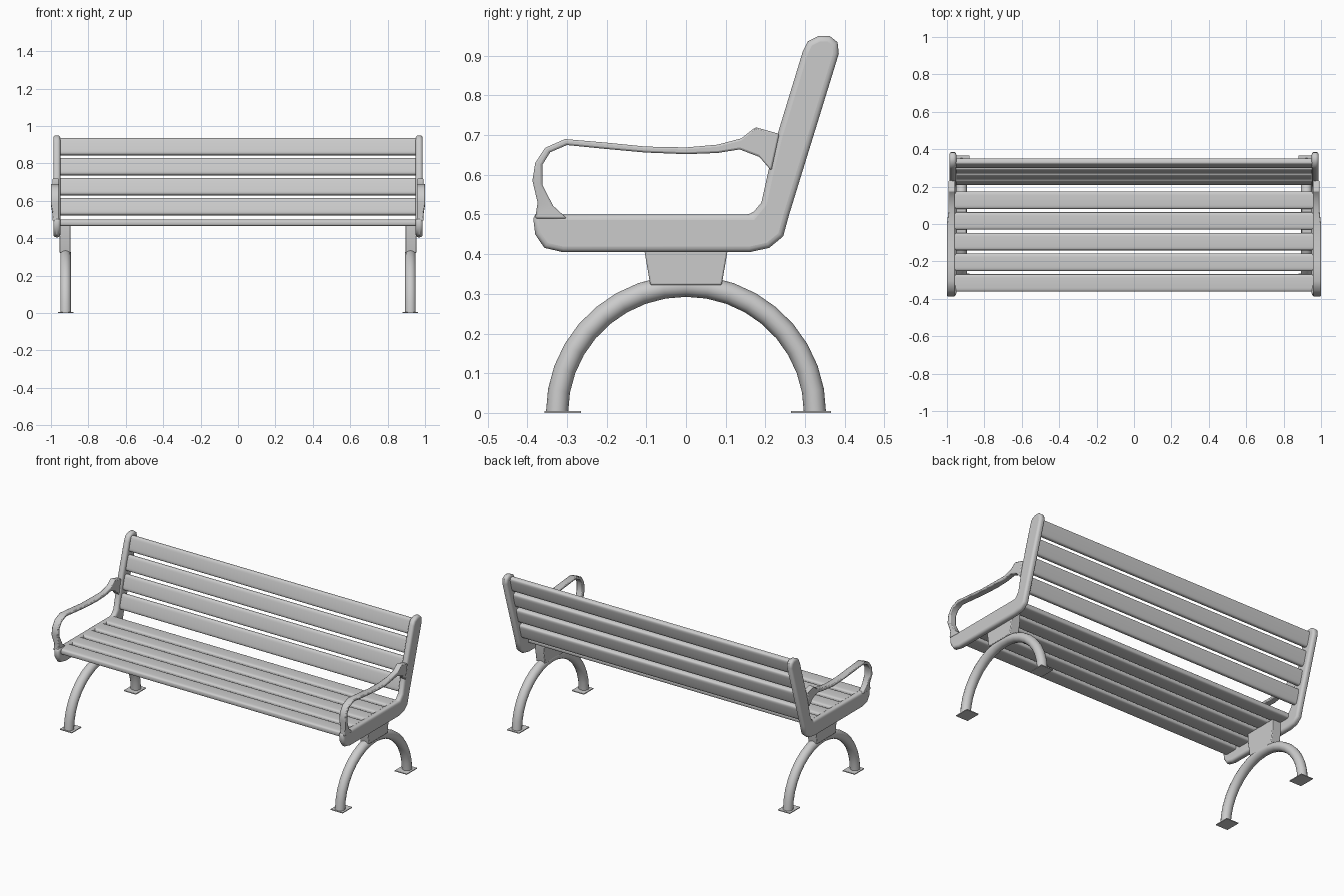
import bpy, bmesh, math

cube = bpy.data.objects.get("Cube")
if cube:
    bpy.data.objects.remove(cube)

grey = bpy.data.materials.new("light grey paint")
grey.use_nodes = True
grey.diffuse_color = (0.6, 0.6, 0.6, 1)
grey.node_tree.nodes["Principled BSDF"].inputs["Base Color"].default_value = (0.6, 0.6, 0.6, 1)


def loft(name, rings, bevel=0, segments=3, mirror=True, angle=40):
    """Skin equal-length rings, cap both ends, optionally round and mirror."""
    bm = bmesh.new()
    rows = [[bm.verts.new(p) for p in ring] for ring in rings]
    n = len(rows[0])
    for a, b in zip(rows, rows[1:]):
        for i in range(n):
            j = (i + 1) % n
            bm.faces.new((a[i], a[j], b[j], b[i]))
    bm.faces.new(rows[0])
    bm.faces.new(rows[-1])
    bmesh.ops.recalc_face_normals(bm, faces=bm.faces)
    mesh = bpy.data.meshes.new(name)
    bm.to_mesh(mesh)
    bm.free()
    mesh.materials.append(grey)
    mesh.shade_smooth()
    mesh.set_sharp_from_angle(angle=math.radians(angle))
    obj = bpy.data.objects.new(name, mesh)
    bpy.context.collection.objects.link(obj)
    if bevel:
        mod = obj.modifiers.new("Round", "BEVEL")
        mod.width, mod.segments = bevel, segments
        mod.limit_method, mod.angle_limit = "ANGLE", math.radians(50)
    if mirror:
        obj.modifiers.new("Mirror", "MIRROR")
    return obj


def box(name, x, y, z, bevel=0):
    return loft(name, [[(x[0], y[0], h), (x[1], y[0], h), (x[1], y[1], h), (x[0], y[1], h)]
                       for h in z], bevel)


def slat(name, y, z, width, thick, tilt):
    """Long plank with a rounded section, tilted about x."""
    ring = []
    for i in range(28):
        t = 2 * math.pi * i / 28
        c, s = math.cos(t), math.sin(t)
        u = math.copysign(abs(c) ** 0.4, c) * width / 2
        v = math.copysign(abs(s) ** 0.55, s) * thick / 2
        ring.append((y + u * math.cos(tilt) - v * math.sin(tilt),
                     z + u * math.sin(tilt) + v * math.cos(tilt)))
    loft(name, [[(x, a, b) for a, b in ring] for x in (-0.96, 0.96)], mirror=False)


# Seat and backrest slats
for i in range(5):
    slat(f"seat_slat_{i + 1}", -0.315 + 0.1105 * i, 0.482, 0.093, 0.036, 0)
lean = math.atan2(1, 0.283)
for i in range(4):
    z = 0.568 + 0.107 * i
    slat(f"back_slat_{i + 1}", 0.222 + 0.283 * (z - 0.525), z, 0.092, 0.036, lean)

# Side frames: seat rail and back post in one rounded piece
outline = [(-0.375, 0.51), (-0.385, 0.49), (-0.38, 0.45), (-0.357, 0.416), (-0.31, 0.405),
           (0.16, 0.405), (0.21, 0.416), (0.245, 0.445), (0.26, 0.5), (0.385, 0.905),
           (0.382, 0.934), (0.362, 0.95), (0.335, 0.95), (0.307, 0.936), (0.294, 0.91),
           (0.23, 0.7), (0.21, 0.62), (0.19, 0.53), (0.165, 0.5), (-0.31, 0.5)]
loft("side_frames", [[(x, y, z) for y, z in outline] for x in (0.95, 0.987)], 0.014, 4)

# Armrests: outer and inner edge points, swept as a flat strap
outer = [(-0.38, 0.49), (-0.374, 0.53), (-0.387, 0.585), (-0.38, 0.63), (-0.355, 0.668),
         (-0.305, 0.69), (-0.2, 0.681), (-0.1, 0.671), (0, 0.669), (0.08, 0.676),
         (0.14, 0.692), (0.175, 0.72), (0.235, 0.703)]
inner = [(-0.30, 0.49), (-0.335, 0.522), (-0.362, 0.575), (-0.362, 0.625), (-0.342, 0.657),
         (-0.3, 0.675), (-0.2, 0.665), (-0.1, 0.656), (0, 0.652), (0.08, 0.655),
         (0.135, 0.664), (0.185, 0.645), (0.215, 0.61)]
rings = []
for i, ((ay, az), (by, bz)) in enumerate(zip(outer, inner)):
    flare = 1 if 2 <= i <= 8 else 0.4
    x0, x1 = 0.957, 0.985 + 0.015 * flare
    rings.append([(x0, ay, az), (x1, ay, az), (x1, by, bz), (x0, by, bz)])
loft("armrests", rings, 0.005, 2)

# Tapered brackets joining the frames to the legs
loft("leg_brackets", [[(0.895, -w, z), (0.955, -w, z), (0.955, w, z), (0.895, w, z)]
                      for z, w in ((0.322, 0.09), (0.41, 0.105), (0.468, 0.105))], 0.004, 2)

# Arched tube legs
arch = []
for i in range(19):
    t = math.pi * i / 18
    c, s = math.cos(t), math.sin(t)
    ring = []
    for k in range(14):
        p = 2 * math.pi * k / 14
        r = 0.325 + 0.028 * math.cos(p)
        ring.append((0.922 + 0.029 * math.sin(p), r * c, r * s * 0.985))
    arch.append(ring)
loft("arched_legs", arch)

# Foot plates
box("front_foot_plates", (0.88, 0.962), (-0.357, -0.265), (0, 0.005))
box("rear_foot_plates", (0.88, 0.962), (0.265, 0.365), (0, 0.005))
